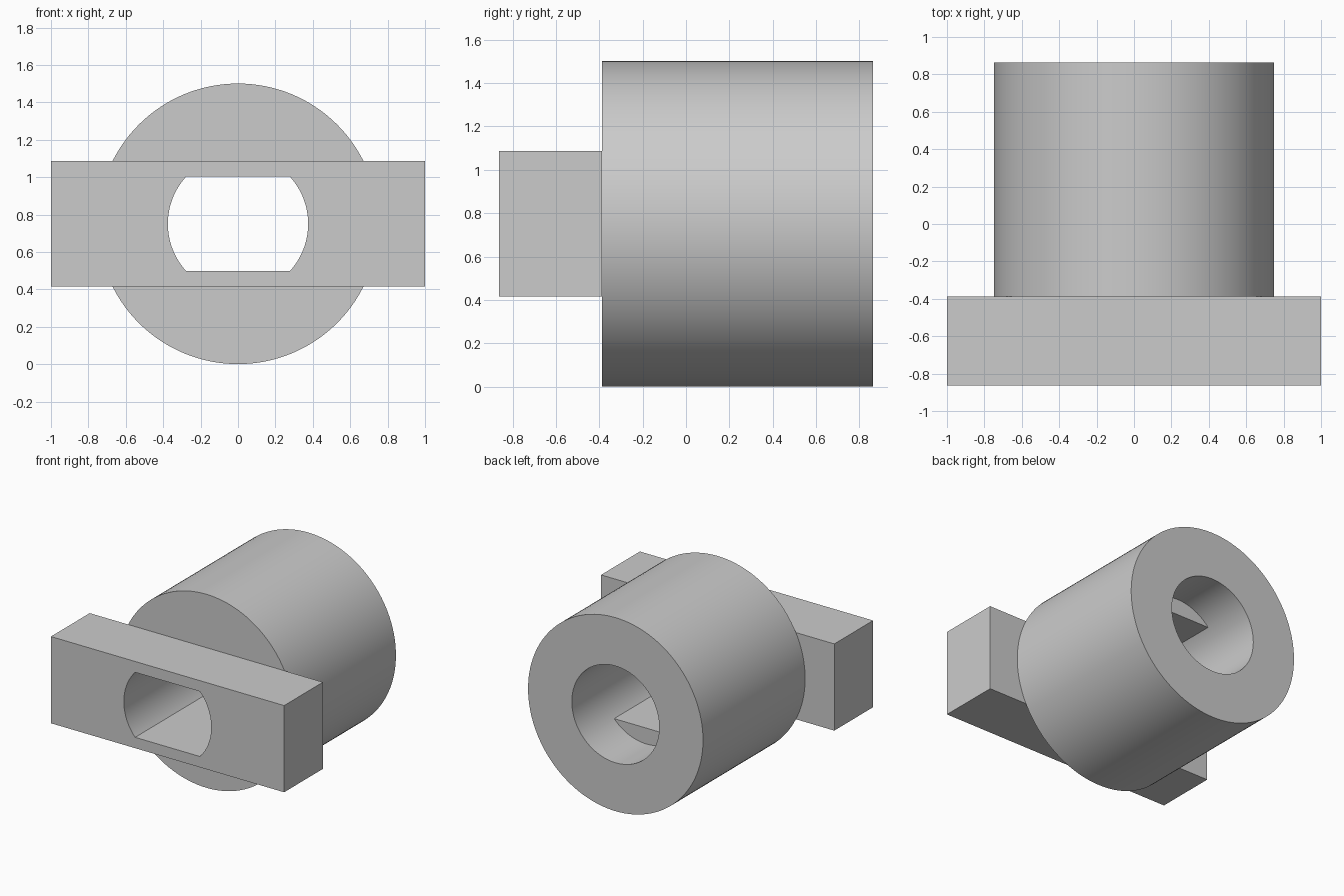
import bpy, bmesh
from math import sin, cos, pi, atan2, asin

cube = bpy.data.objects.get("Cube")
if cube:
    bpy.data.objects.remove(cube, do_unlink=True)

# Main dimensions
AXIS_Z = 0.751
OUTER, BORE, FLAT = 0.75, 0.375, 0.252
BAR_X, BAR_Z = 1.0, 0.336
FRONT, JOINT, STEP, BACK = -0.863, -0.388, 0.483, 0.863

grey = bpy.data.materials.new("plain grey")
grey.use_nodes = True
grey.diffuse_color = (0.6, 0.6, 0.6, 1)
bsdf = next(n for n in grey.node_tree.nodes if n.type == "BSDF_PRINCIPLED")
bsdf.inputs["Base Color"].default_value = grey.diffuse_color

# Shared angles, with vertices exactly at the bar corners and the slot corners
corner, notch = atan2(BAR_Z, BAR_X), asin(FLAT / BORE)
stops = [-corner, corner, notch, pi - notch, pi - corner,
         pi + corner, pi + notch, 2 * pi - notch, 2 * pi - corner]
angles = []
for start, end in zip(stops, stops[1:]):
    count = max(1, round((end - start) / (pi / 64)))
    angles += [start + (end - start) * i / count for i in range(count)]


def circle(radius):
    return [(radius * cos(a), radius * sin(a)) for a in angles]


def flattened_circle():
    return [(x, max(-FLAT, min(FLAT, z))) for x, z in circle(BORE)]


def rectangle():
    points = []
    for a in angles:
        reach = 1 / max(abs(cos(a)) / BAR_X, abs(sin(a)) / BAR_Z)
        points.append((reach * cos(a), reach * sin(a)))
    return points


def ring_part(name, loops):
    """Skin a closed series of (outline, y) loops around the axis."""
    bm = bmesh.new()
    rings = [[bm.verts.new((x, y, z + AXIS_Z)) for x, z in outline]
             for outline, y in loops]
    n = len(angles)
    for k, ring in enumerate(rings):
        following = rings[(k + 1) % len(rings)]
        for i in range(n):
            j = (i + 1) % n
            bm.faces.new((ring[i], ring[j], following[j], following[i]))
    bmesh.ops.remove_doubles(bm, verts=bm.verts, dist=1e-5)
    bmesh.ops.recalc_face_normals(bm, faces=bm.faces)
    mesh = bpy.data.meshes.new(name)
    bm.to_mesh(mesh)
    bm.free()
    mesh.materials.append(grey)
    obj = bpy.data.objects.new(name, mesh)
    bpy.context.collection.objects.link(obj)
    bpy.ops.object.select_all(action="DESELECT")
    obj.select_set(True)
    bpy.context.view_layer.objects.active = obj
    bpy.ops.object.shade_smooth_by_angle(angle=pi / 6)
    return obj


# Barrel: round bore at the back, stepping down to a flat-sided slot
ring_part("barrel", [
    (circle(OUTER), JOINT), (circle(OUTER), BACK),
    (circle(BORE), BACK), (circle(BORE), STEP),
    (flattened_circle(), STEP), (flattened_circle(), JOINT)])

# Cross bar: rectangular block with the slot running through it
ring_part("cross_bar", [
    (rectangle(), FRONT), (rectangle(), JOINT),
    (flattened_circle(), JOINT), (flattened_circle(), FRONT)])
